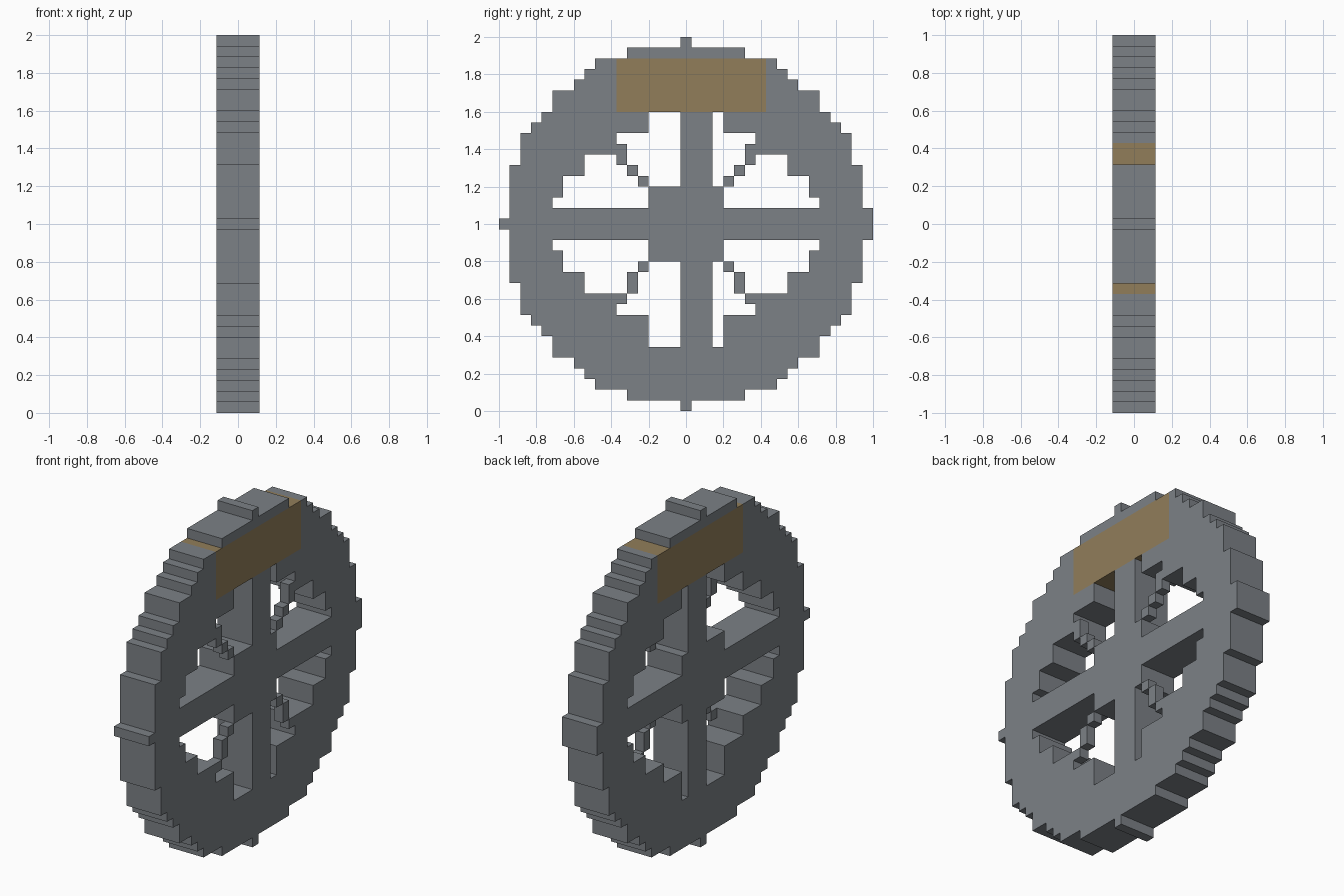
import bpy, bmesh

if "Cube" in bpy.data.objects:
    bpy.data.objects.remove(bpy.data.objects["Cube"])

N = 35            # blocks across the wheel
V = 2.0 / N       # block size
HALF = 2 * V      # half of the wheel thickness


def material(name, color):
    mat = bpy.data.materials.new(name)
    mat.diffuse_color = color
    mat.use_nodes = True
    mat.node_tree.nodes["Principled BSDF"].inputs["Base Color"].default_value = mat.diffuse_color
    return mat


STEEL = material("steel_grey", (0.20, 0.218, 0.238, 1))
BROWN = material("brown", (0.285, 0.208, 0.102, 1))


def block(cols, rows):
    """Set of grid cells (column along y, row along z), ranges inclusive."""
    return {(c, r) for c in range(cols[0], cols[1] + 1)
            for r in range(rows[0], rows[1] + 1)}


def part(name, cells, x0=-HALF, x1=HALF, mat=STEEL):
    """Extrude a set of grid cells from x0 to x1 into one clean solid."""
    bm = bmesh.new()
    verts = {}

    def vert(c, r):
        if (c, r) not in verts:
            verts[c, r] = bm.verts.new((x0, c * V - 1, r * V))
        return verts[c, r]

    for c, r in sorted(cells):
        bm.faces.new([vert(c, r), vert(c, r + 1), vert(c + 1, r + 1), vert(c + 1, r)])
    ext = bmesh.ops.extrude_face_region(bm, geom=bm.faces[:], use_keep_orig=True)
    moved = [g for g in ext["geom"] if isinstance(g, bmesh.types.BMVert)]
    bmesh.ops.translate(bm, verts=moved, vec=(x1 - x0, 0, 0))
    bmesh.ops.recalc_face_normals(bm, faces=bm.faces[:])
    mesh = bpy.data.meshes.new(name)
    bm.to_mesh(mesh)
    bm.free()
    mesh.materials.append(mat)
    obj = bpy.data.objects.new(name, mesh)
    bpy.context.collection.objects.link(obj)
    return obj


# Stepped circle: first filled column for rows 17 upward, mirrored both ways
outer = [1] * 6 + [2] * 3 + [3, 4, 5, 5, 7, 8, 9, 12, 17]
# Inner opening: first open column for rows 17 upward
inner = [5, 5, 5, 6, 6, 8, 8, 11, 11, 14, 14]

disc, opening = set(), set()
for table, cells in ((outer, disc), (inner, opening)):
    for i, start in enumerate(table):
        for row in (17 + i, 17 - i):
            cells |= block((start, N - 1 - start), (row, row))
opening |= block((14, 20), (6, 6))

# Side teeth of the rim
disc |= {(0, 17)} | block((34, 34), (16, 18))

# Coloured patch in the rim
patch = block((11, 24), (28, 32))

part("rim", disc - opening - patch)
part("rim_patch", patch, mat=BROWN)

# Hub and main spokes
hub = block((14, 20), (14, 20))
part("hub", hub)
part("vertical_spoke", block((17, 19), (6, 27)) - hub)
part("horizontal_spoke", block((5, 29), (16, 18)) - hub)

# Thin diagonal braces, one block deep, flush with the +x face
braces = {
    "upper": [(11, 24), (11, 23), (12, 22), (13, 21)],
    "lower": [(11, 10), (12, 11), (12, 12), (13, 13)],
}
for level, cells in braces.items():
    for side in ("left", "right"):
        run = {(c if side == "left" else N - 1 - c, r) for c, r in cells}
        part(f"brace_{level}_{side}", run, HALF - V, HALF)
